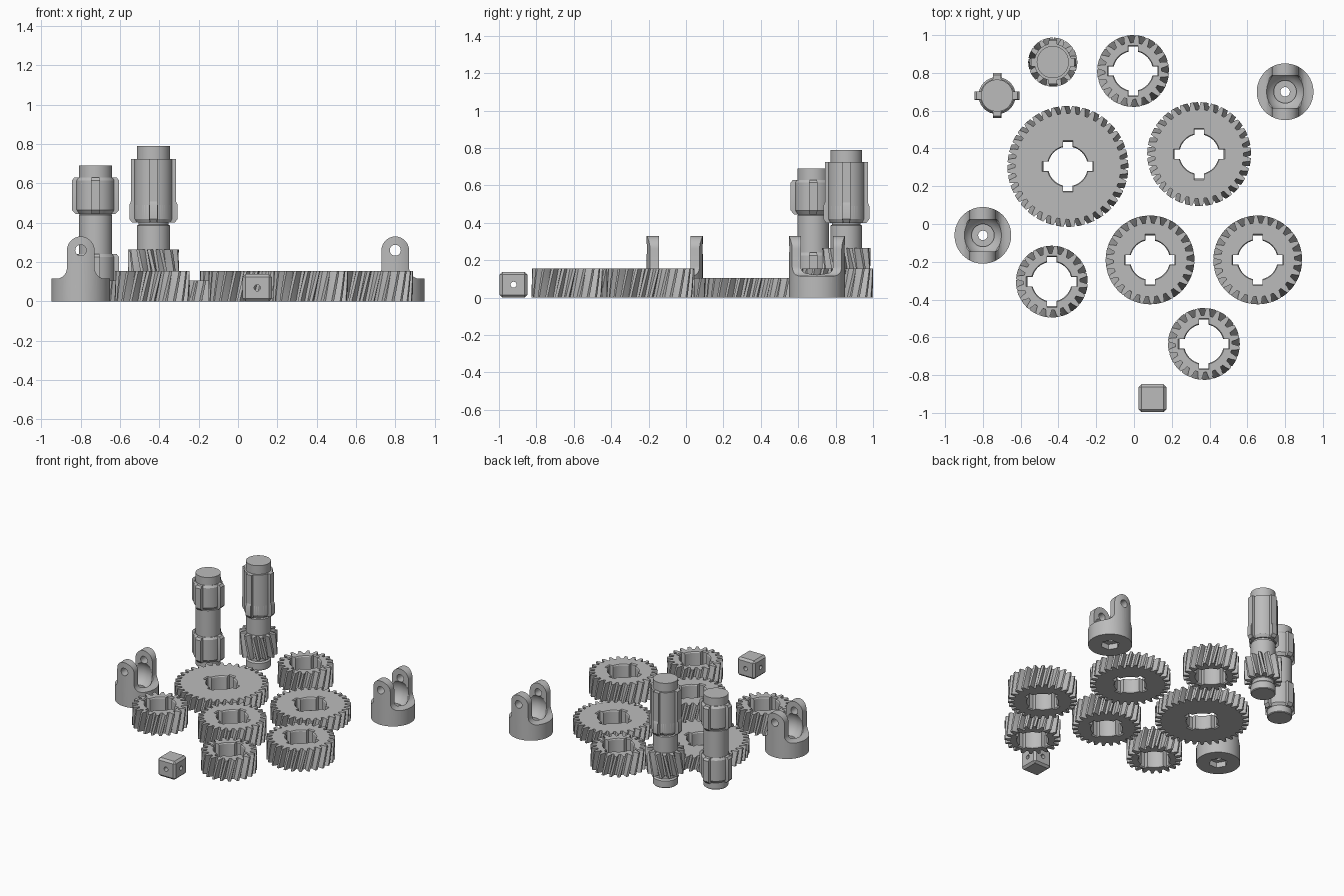
import bpy, bmesh, math
from math import cos, sin, pi, radians
from mathutils import Matrix

if "Cube" in bpy.data.objects:
    bpy.data.objects.remove(bpy.data.objects["Cube"])

grey = bpy.data.materials.new("plain_grey")
grey.use_nodes = True
grey.diffuse_color = (0.5, 0.5, 0.5, 1)
grey.node_tree.nodes["Principled BSDF"].inputs["Base Color"].default_value = (0.5, 0.5, 0.5, 1)
parts = []


def prism(name, outline, layers):
    """Stack scaled and twisted copies of an outline; layers are (z, scale, twist)."""
    bm = bmesh.new()
    rings = []
    for z, scale, twist in layers:
        c, s = scale * cos(twist), scale * sin(twist)
        rings.append([bm.verts.new((x * c - y * s, x * s + y * c, z)) for x, y in outline])
    n = len(outline)
    for low, high in zip(rings, rings[1:]):
        for i in range(n):
            j = (i + 1) % n
            bm.faces.new((low[i], low[j], high[j], high[i]))
    bm.faces.new(rings[0][::-1])
    bm.faces.new(rings[-1])
    bmesh.ops.recalc_face_normals(bm, faces=bm.faces)
    me = bpy.data.meshes.new(name)
    bm.to_mesh(me)
    bm.free()
    me.materials.append(grey)
    ob = bpy.data.objects.new(name, me)
    bpy.context.collection.objects.link(ob)
    return ob


def circle(r=1, n=48):
    return [(r * cos(2 * pi * i / n), r * sin(2 * pi * i / n)) for i in range(n)]


def box(w, d):
    return [(-w / 2, -d / 2), (w / 2, -d / 2), (w / 2, d / 2), (-w / 2, d / 2)]


def cross(r, tip, w):
    """Circle with four square keys."""
    pts = []
    a0 = math.asin(w / 2 / r)
    for q in range(4):
        a = q * pi / 2
        c, s = cos(a), sin(a)
        quarter = [(tip, -w / 2), (tip, w / 2)]
        for i in range(9):
            t = a0 + (pi / 2 - 2 * a0) * i / 8
            quarter.append((r * cos(t), r * sin(t)))
        pts += [(x * c - y * s, x * s + y * c) for x, y in quarter]
    return pts


def teeth_outline(r, n, depth):
    pts = []
    for i in range(n):
        for f, k in ((-0.34, 1), (-0.25, 0.5), (-0.13, 0), (0.13, 0), (0.25, 0.5), (0.34, 1)):
            a = 2 * pi * (i + f) / n
            pts.append(((r - depth * k) * cos(a), (r - depth * k) * sin(a)))
    return pts


def turned(name, profile):
    return prism(name, circle(), [(z, r, 0) for z, r in profile])


def boolean(ob, cutter, op="DIFFERENCE"):
    mod = ob.modifiers.new("cut", "BOOLEAN")
    mod.operation, mod.solver, mod.object = op, "EXACT", cutter
    cutter.hide_render = True
    bpy.context.view_layer.update()
    dg = bpy.context.evaluated_depsgraph_get()
    baked = bpy.data.meshes.new_from_object(ob.evaluated_get(dg))
    ob.modifiers.clear()
    ob.data = baked
    bpy.data.objects.remove(cutter)


def along(ob, axis):
    """Turn a z-aligned shape onto another axis."""
    ob.data.transform(Matrix.Rotation(pi / 2, 4, axis))
    return ob


def place(ob, x, y):
    ob.location = (x, y, 0)
    parts.append(ob)


def helical(name, r, n, z0, z1, shift):
    twist = shift / r
    layers = [(z0 + (z1 - z0) * i / 4, 1, twist * i / 4) for i in range(5)]
    return prism(name, teeth_outline(r, n, 0.04), layers)


# Loose gears with keyed bores
gears = [("large_gear", -0.35, 0.305, 0.32, 36, 0.105),
         ("medium_gear", 0.345, 0.37, 0.275, 31, 0.105),
         ("back_small_gear", -0.005, 0.81, 0.19, 20, 0.155),
         ("left_small_gear", -0.435, -0.305, 0.19, 20, 0.155),
         ("centre_gear", 0.085, -0.19, 0.235, 26, 0.155),
         ("right_gear", 0.655, -0.19, 0.235, 26, 0.155),
         ("front_small_gear", 0.37, -0.635, 0.19, 20, 0.155)]
for name, x, y, r, n, t in gears:
    gear = helical(name, r, n, 0, t, t * 0.25)
    bore = prism("bore", cross(0.105, 0.13, 0.05),
                 [(-0.01, 1.1, 0), (0.008, 1, 0), (t - 0.008, 1, 0), (t + 0.01, 1.1, 0)])
    boolean(gear, bore)
    place(gear, x, y)

# Plain shaft with two keyed sections
x, y = -0.725, 0.68
place(turned("keyed_shaft", [(0, 0.08), (0.005, 0.085), (0.44, 0.085), (0.445, 0.078),
                             (0.455, 0.078), (0.46, 0.085), (0.69, 0.085)]), x, y)
for name, z0, z1 in (("lower_keys", 0.05, 0.24), ("upper_keys", 0.445, 0.63)):
    place(prism(name, cross(0.098, 0.12, 0.045),
                [(z0, 0.85, 0), (z0 + 0.02, 1, 0), (z1 - 0.015, 1, 0), (z1, 0.9, 0)]), x, y)

# Pinion shaft with one long keyed section
x, y = -0.43, 0.857
place(turned("pinion_shaft", [(0, 0.08), (0.005, 0.085), (0.055, 0.085), (0.065, 0.075),
                              (0.09, 0.075), (0.1, 0.085), (0.385, 0.085), (0.39, 0.076),
                              (0.4, 0.076), (0.405, 0.085), (0.79, 0.085)]), x, y)
place(helical("pinion_teeth", 0.13, 13, 0.095, 0.265, -0.04), x, y)
place(prism("long_keys", cross(0.098, 0.115, 0.045), [(0.4, 0.85, 0), (0.42, 1, 0), (0.725, 1, 0)]), x, y)
place(prism("key_stops", cross(0.098, 0.123, 0.04), [(0.4, 0.88, 0), (0.42, 1, 0),
                                                     (0.49, 1, 0), (0.51, 0.93, 0)]), x, y)


# Forked joints
def fork(name, x, y):
    body = prism(name, circle(0.15, 64), [(0, 1, 0), (0.34, 1, 0)])
    half = [(0.16, -0.01), (0.16, 0.115), (0.125, 0.115)]
    half += [(0.125 - 0.055 * sin(a), 0.17 - 0.055 * cos(a)) for a in [radians(15 * i) for i in range(1, 7)]]
    half += [(0.07 * cos(a), 0.26 + 0.07 * sin(a)) for a in [radians(10 * i) for i in range(10)]]
    outline = half + [(-px, pz) for px, pz in half[-2::-1]]
    boolean(body, along(prism("silhouette", outline, [(-0.2, 1, 0), (0.2, 1, 0)]), "X"), "INTERSECT")
    # rounded slot between the lugs
    f = 0.03
    side = [(0.085, 0.4)] + [(0.085 - f + f * cos(a), 0.13 + f - f * sin(a))
                             for a in [radians(15 * i) for i in range(7)]]
    slot = side + [(-py, pz) for py, pz in side[::-1]]
    gap = along(prism("slot", slot, [(-0.2, 1, 0), (0.2, 1, 0)]), "X")
    gap.data.transform(Matrix.Rotation(pi / 2, 4, "Z"))
    boolean(body, gap)
    # bowl, screw seat, screw hole, pin hole and nut pocket
    bowl = [(0.17 - 0.11 * cos(a), 0.11 * sin(a)) for a in [radians(15 * i) for i in range(1, 12)]]
    boolean(body, turned("bowl", bowl))
    boolean(body, turned("seat", [(0.06, 0.06), (0.15, 0.06)]))
    boolean(body, turned("screw_hole", [(0.02, 0.025), (0.15, 0.025)]))
    pin = along(turned("pin_hole", [(-0.2, 0.028), (0.2, 0.028)]), "X")
    pin.data.transform(Matrix.Translation((0, 0, 0.26)))
    boolean(body, pin)
    boolean(body, prism("nut_pocket", circle(0.065, 6), [(-0.01, 1, 0), (0.04, 1, 0)]))
    place(body, x, y)


fork("right_fork", 0.8, 0.7)
fork("left_fork", -0.8, -0.06)

# Drilled cross block with chamfered edges
b, h, c = 0.148, 0.138, 0.015
block = prism("cross_block", box(b, b), [(0, 1, 0), (h, 1, 0)])
bm = bmesh.new()
bm.from_mesh(block.data)
bmesh.ops.bevel(bm, geom=bm.edges[:], offset=c, segments=1, affect="EDGES")
bm.to_mesh(block.data)
bm.free()
for axis in "XY":
    drill = along(turned("drill", [(-0.1, 0.016), (0.1, 0.016)]), axis)
    drill.data.transform(Matrix.Translation((0, 0, h / 2)))
    boolean(block, drill)
place(block, 0.098, -0.922)

# Smooth round surfaces, keep edges crisp
for ob in bpy.context.selected_objects:
    ob.select_set(False)
for ob in parts:
    ob.select_set(True)
bpy.context.view_layer.objects.active = parts[0]
bpy.ops.object.shade_smooth_by_angle(angle=radians(25))
